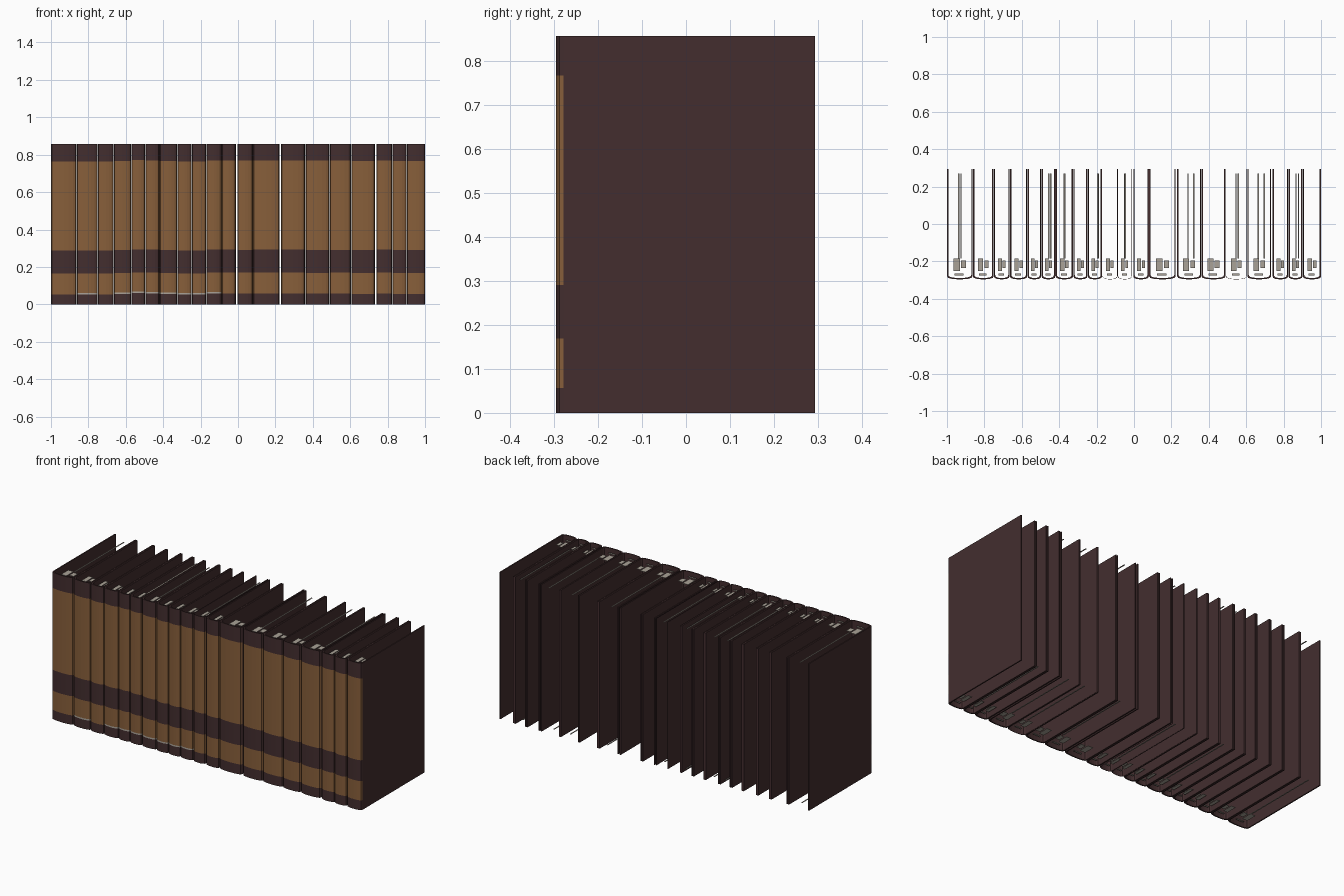
import bpy, bmesh, math, random

if "Cube" in bpy.data.objects:
    bpy.data.objects.remove(bpy.data.objects["Cube"])

random.seed(4)
H = 0.857            # book height
BACK, HINGE, SPINE = 0.293, -0.279, -0.296


def material(name, rgb):
    m = bpy.data.materials.new(name)
    m.diffuse_color = (*rgb, 1)
    m.use_nodes = True
    m.node_tree.nodes["Principled BSDF"].inputs["Base Color"].default_value = m.diffuse_color
    return m


LEATHER = material("dark_leather", (0.056, 0.027, 0.028))
GOLD = material("tan_spine", (0.245, 0.114, 0.043))
PAPER = material("grey_paper", (0.40, 0.36, 0.31))


def finish(bm, name, mats):
    bmesh.ops.recalc_face_normals(bm, faces=bm.faces)
    me = bpy.data.meshes.new(name)
    bm.to_mesh(me)
    bm.free()
    for m in mats:
        me.materials.append(m)
    ob = bpy.data.objects.new(name, me)
    bpy.context.collection.objects.link(ob)
    return ob


def u_profile(x0, x1, inset):
    """Open U seen from above: left board, rounded spine, right board."""
    cx, r = (x0 + x1) / 2, (x1 - x0) / 2 - inset
    pts = [(cx - r, BACK)]
    n = 8
    for i in range(n + 1):
        a = math.pi * i / n
        bulge = math.sin(a) ** 0.7 if 0 < i < n else 0
        pts.append((cx - r * math.cos(a), HINGE + inset + (SPINE - HINGE) * bulge))
    pts.append((cx + r, BACK))
    return pts


def book_cover(name, x0, x1, thick, worn):
    j = random.uniform(-0.004, 0.004)
    zs = [0, 0.056 + j, 0.064 + j, 0.168 + j, 0.29 + j, 0.767 + j, H]
    band = [0, 2 if worn else 1, 1, 0, 1, 0]     # colour of each height band
    bm = bmesh.new()
    outer, inner = u_profile(x0, x1, 0), u_profile(x0, x1, thick)
    loop = outer + inner[::-1]
    rows = [[bm.verts.new((x, y, z)) for x, y in loop] for z in zs]
    n, k = len(loop), len(outer)
    for b in range(len(zs) - 1):
        for i in range(n):
            q = (i + 1) % n
            f = bm.faces.new((rows[b][i], rows[b][q], rows[b + 1][q], rows[b + 1][i]))
            if 1 <= i < k - 2:                   # outside of the spine
                f.material_index = band[b]
    for row in (rows[0], rows[-1]):              # thin rims, top and bottom
        for i in range(k - 1):
            bm.faces.new((row[i], row[i + 1], row[n - 2 - i], row[n - 1 - i]))
    finish(bm, name, [LEATHER, GOLD, PAPER])


def plate(bm, x0, x1, y0, y1, z, t=0.002):
    v = [bm.verts.new((x, y, zz)) for zz in (z, z + t)
         for x, y in ((x0, y0), (x1, y0), (x1, y1), (x0, y1))]
    for f in ((0, 1, 2, 3), (4, 5, 6, 7), (0, 1, 5, 4), (1, 2, 6, 5), (2, 3, 7, 6), (3, 0, 4, 7)):
        bm.faces.new([v[i] for i in f])


# Row of books, divided at these x positions
edges = [-1, -0.862, -0.75, -0.664, -0.57, -0.495, -0.42, -0.325, -0.248, -0.17,
         -0.088, -0.008, 0.08, 0.227, 0.36, 0.49, 0.605, 0.737, 0.825, 0.902, 1]
thin = {9, 10, 15}               # covers made of almost bare sheets
streaks = {0, 5, 6, 8, 10, 13, 15, 16, 18}
gaps = {-0.008: 0.004, 0.227: 0.004, 0.737: 0.004}

for i, (a, b) in enumerate(zip(edges, edges[1:])):
    x0 = a + gaps.get(a, 0.001 if i else 0)
    x1 = b - gaps.get(b, 0.001 if b < 1 else 0)
    book_cover(f"book_cover_{i + 1:02d}", x0, x1, 0.0015 if i in thin else 0.007,
               1 <= i <= 9 and i != 2)
    # Scraps of paper left behind the spine, top and bottom
    bm = bmesh.new()
    w = x1 - x0
    for z in (0.02, 0.835):
        plate(bm, x0 + 0.25 * w, x0 + 0.5 * w, -0.25, -0.185, z)
        plate(bm, x0 + 0.55 * w, x0 + 0.75 * w, -0.235, -0.195, z)
        plate(bm, x0 + 0.3 * w, x0 + 0.65 * w, -0.276, -0.265, z)
        if i in streaks:
            s = x0 + random.uniform(0.4, 0.7) * w
            plate(bm, s, s + 0.007, -0.185, 0.27, z)
    finish(bm, f"paper_scraps_{i + 1:02d}", [PAPER])
